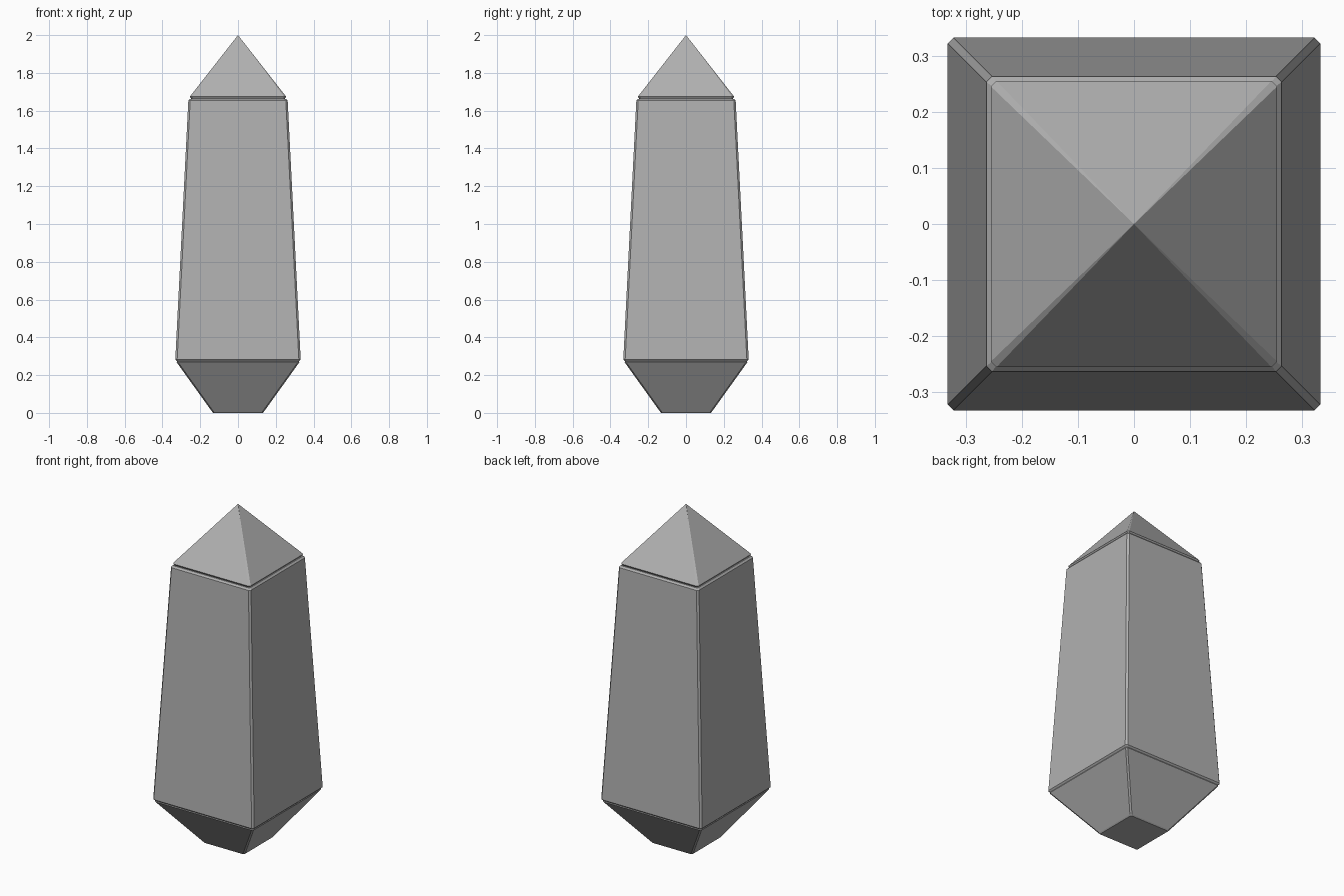
import bpy, bmesh

if "Cube" in bpy.data.objects:
    bpy.data.objects.remove(bpy.data.objects["Cube"])

# dark grey stone
stone = bpy.data.materials.new("stone")
stone.diffuse_color = (0.44, 0.44, 0.44, 1)
stone.use_nodes = True
stone.node_tree.nodes["Principled BSDF"].inputs["Base Color"].default_value = stone.diffuse_color


def section(h, c, z):
    # square of half-width h with corners cut by c
    a = h - c
    return [(h, -a, z), (h, a, z), (a, h, z), (-a, h, z),
            (-h, a, z), (-h, -a, z), (-a, -h, z), (a, -h, z)]


def loft(name, rings, tip=None):
    bm = bmesh.new()
    loops = [[bm.verts.new(p) for p in section(*r)] for r in rings]
    bm.faces.new(loops[0][::-1])
    for lo, hi in zip(loops, loops[1:]):
        for i in range(8):
            j = (i + 1) % 8
            bm.faces.new((lo[i], lo[j], hi[j], hi[i]))
    top = loops[-1]
    if tip is None:
        bm.faces.new(top)
    else:
        apex = bm.verts.new((0, 0, tip))
        for i in range(8):
            bm.faces.new((top[i], top[(i + 1) % 8], apex))
    bmesh.ops.recalc_face_normals(bm, faces=bm.faces)
    mesh = bpy.data.meshes.new(name)
    bm.to_mesh(mesh)
    bm.free()
    mesh.materials.append(stone)
    bpy.context.collection.objects.link(bpy.data.objects.new(name, mesh))


# tapered foot: (half-width, corner cut, height)
loft("lower_taper", [(0.131, 0.006, 0), (0.137, 0.008, 0.006),
                     (0.325, 0.008, 0.268), (0.322, 0.008, 0.276)])
# long shaft with chamfered edges
loft("shaft", [(0.322, 0.008, 0.272), (0.332, 0.01, 0.282),
               (0.263, 0.01, 1.653), (0.254, 0.008, 1.663)])
# pyramid point
loft("pyramid_tip", [(0.247, 0.006, 1.662), (0.255, 0.01, 1.674)], tip=2.0)
